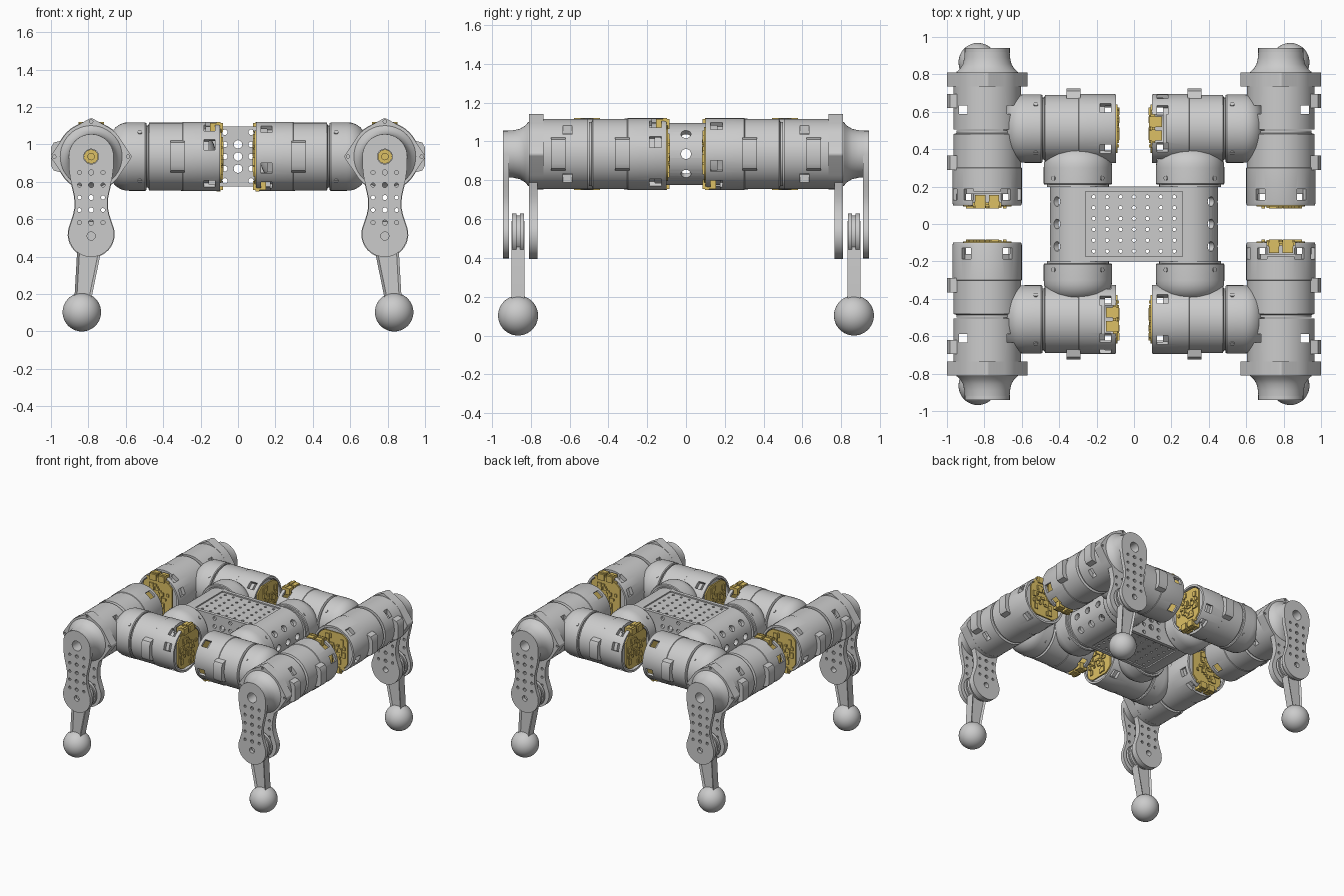
import bpy, bmesh, math, random
from mathutils import Matrix, Vector
from mathutils.geometry import convex_hull_2d

if "Cube" in bpy.data.objects:
    bpy.data.objects.remove(bpy.data.objects["Cube"])

random.seed(3)
gold = bpy.data.materials.new("gold_board")
gold.diffuse_color = (0.72, 0.53, 0.13, 1)
gold.use_nodes = True
gold.node_tree.nodes["Principled BSDF"].inputs["Base Color"].default_value = gold.diffuse_color
AX = 0.935                                   # height of all motor axes


# ---------- helpers: every part is made with its axis along local Z, local Y is up ----------
def revolve(bm, prof, closed=False, n=48):
    vs = [bm.verts.new((r, 0, t)) for r, t in prof]
    es = [bm.edges.new(p) for p in zip(vs, vs[1:])]
    if closed:
        es.append(bm.edges.new((vs[-1], vs[0])))
    bmesh.ops.spin(bm, geom=vs + es, cent=(0, 0, 0), axis=(0, 0, 1), angle=math.tau, steps=n)
    bmesh.ops.remove_doubles(bm, verts=bm.verts[:], dist=1e-5)


def prism(bm, pts, z0, z1):
    f = bm.faces.new([bm.verts.new((x, y, z0)) for x, y in pts])
    ext = bmesh.ops.extrude_face_region(bm, geom=[f])["geom"]
    bmesh.ops.translate(bm, vec=(0, 0, z1 - z0), verts=[v for v in ext if isinstance(v, bmesh.types.BMVert)])


def box(bm, c, size, turn=0):
    m = Matrix.Rotation(turn, 4, 'Z') @ Matrix.Translation(c) @ Matrix.Diagonal((*size, 1))
    bmesh.ops.create_cube(bm, size=1, matrix=m)


def cyl(bm, r, c, axis, depth, n=16):
    q = Vector((0, 0, 1)).rotation_difference(Vector(axis)).to_matrix().to_4x4()
    bmesh.ops.create_cone(bm, cap_ends=True, segments=n, radius1=r, radius2=r, depth=depth,
                          matrix=Matrix.Translation(c) @ q)


def arc(cx, cy, r, a0, a1, n):
    return [(cx + r * math.cos(math.radians(a0 + (a1 - a0) * i / n)),
             cy + r * math.sin(math.radians(a0 + (a1 - a0) * i / n))) for i in range(n + 1)]


def hull(*circles):
    pts = [p for c in circles for p in arc(*c, 0, 352.5, 47)]
    return [pts[i] for i in convex_hull_2d(pts)]


def make(fn):
    bm = bmesh.new()
    fn(bm)
    bmesh.ops.recalc_face_normals(bm, faces=bm.faces[:])
    if bm.calc_volume(signed=True) < 0:
        bmesh.ops.reverse_faces(bm, faces=bm.faces[:])
    me = bpy.data.meshes.new("part")
    bm.to_mesh(me)
    bm.free()
    return me


def cut(me, fn):
    a, b = (bpy.data.objects.new("tmp", m) for m in (me, make(fn)))
    for o in (a, b):
        bpy.context.collection.objects.link(o)
    mod = a.modifiers.new("cut", 'BOOLEAN')
    mod.object, mod.operation, mod.solver = b, 'DIFFERENCE', 'EXACT'
    dg = bpy.context.evaluated_depsgraph_get()
    res = bpy.data.meshes.new_from_object(a.evaluated_get(dg))
    for o in (a, b):
        bpy.data.objects.remove(o)
    return res


def put(name, me, mat, material=None):
    me = me.copy()
    me.transform(mat)
    if mat.determinant() < 0:
        me.flip_normals()
    me.shade_smooth()
    me.set_sharp_from_angle(angle=math.radians(32))
    if material:
        me.materials.clear()
        me.materials.append(material)
    bpy.context.collection.objects.link(bpy.data.objects.new(name, me))


def along_x(x, y):
    return Matrix(((0, 0, 1, x), (1, 0, 0, y), (0, 1, 0, AX), (0, 0, 0, 1)))


def along_y(x, y):
    return Matrix(((1, 0, 0, x), (0, 0, 1, y), (0, 1, 0, AX), (0, 0, 0, 1)))


# ---------- body: hollow rounded case with perforated walls ----------
body = make(lambda b: prism(b, hull((0.29, 0, 0.16), (-0.29, 0, 0.16)), 0, 0.4))
body = cut(body, lambda b: prism(b, hull((0.29, 0, 0.13), (-0.29, 0, 0.13)), 0.02, 0.38))
body = cut(body, lambda b: [box(b, (0, s * 0.16, 0.2), (0.52, 0.02, 0.345)) for s in (1, -1)])
body = cut(body, lambda b: [cyl(b, 0.01, (i * 0.072, 0, 0.2 + (j - 2.5) * 0.058), (0, 1, 0), 0.5, 10)
                            for i in range(-3, 4) for j in range(6)])
body = cut(body, lambda b: [cyl(b, 0.023 if i == 0 else 0.015, (i * 0.07, j * 0.065, 0.2), (0, 0, 1), 0.6, 12)
                            for i in (-1, 0, 1) for j in range(-2, 3) if abs(j) < 2 or i])


def side_holes(b):
    for s in (1, -1):
        for a in (-40, 0, 40):
            d = Vector((s * math.cos(math.radians(a)), math.sin(math.radians(a)), 0))
            for z in (0.08, 0.2, 0.32):
                cyl(b, 0.026, Vector((s * 0.29, 0, z)) + d * 0.15, d, 0.09)


body = cut(body, side_holes)
put("body_case", body, along_y(0, -0.2))

# ---------- motor: open end at t=0 with windows and a notch for the board ----------
motor = make(lambda b: revolve(b, [(0, 0.06), (0.166, 0.06), (0.166, 0), (0.182, 0), (0.185, 0.01), (0.185, 0.2),
                                   (0.181, 0.203), (0.181, 0.38), (0.165, 0.386), (0.165, 0.4), (0, 0.4)]))
motor = cut(motor, lambda b: [box(b, (0.185, 0, 0.057), (0.06, 0.06, 0.06), math.radians(a))
                              for a in (20, 160, 57, 123, -53, 233)])
motor = cut(motor, lambda b: box(b, (0, 0.17, 0.02), (0.15, 0.08, 0.11)))
pad = make(lambda b: prism(b, [(0.16, -0.085), (0.2, -0.075), (0.214, -0.05), (0.214, 0.05), (0.2, 0.075),
                               (0.16, 0.085)], 0.19, 0.265))


# ---------- circuit board with small components and two plugs ----------
def board(b):
    prism(b, [(max(-0.13, min(0.13, x)), max(-0.14, y)) for x, y in arc(0, 0, 0.16, 3, 357, 40)], 0.0, 0.012)
    for _ in range(34):
        a, r = random.uniform(0, math.tau), random.uniform(0.02, 0.115)
        box(b, (r * math.cos(a), r * math.sin(a), -0.002),
            (random.uniform(0.012, 0.04), random.uniform(0.012, 0.04), random.uniform(0.008, 0.02)))
    for s in (1, -1):
        box(b, (s * 0.037, 0.155, 0.025), (0.055, 0.05, 0.07))
        box(b, (s * 0.037, 0.175, 0.015), (0.062, 0.022, 0.02))
    box(b, (0, 0.14, 0.012), (0.2, 0.02, 0.02))


board_me = make(board)

# ---------- elbow: short tube with a domed end ----------
elbow = make(lambda b: revolve(b, [(0, -0.012), (0.165, -0.012), (0.165, 0), (0.178, 0), (0.183, 0.006),
                                   (0.183, 0.09), (0.181, 0.115), (0.173, 0.14), (0.158, 0.163), (0.135, 0.183),
                                   (0.1, 0.198), (0.05, 0.206), (0, 0.208)]))


def screws(b):
    for a in range(4):
        d = Vector((math.cos(math.pi / 4 + a * math.pi / 2), math.sin(math.pi / 4 + a * math.pi / 2), 0))
        cyl(b, 0.013, d * 0.181 + Vector((0, 0, 0.035)), d, 0.014, 12)


screw_me = make(screws)

# ---------- outer drive: output sleeve, pointed collar, hub ----------
sleeve = make(lambda b: revolve(b, [(0.15, 0.405), (0.181, 0.405), (0.181, 0.64), (0.15, 0.64)], True))
sleeve = cut(sleeve, lambda b: [box(b, (s * 0.128, 0, 0.51), (0.045, 0.6, 0.045)) for s in (1, -1)])
TIPS = ((0.197, 0, 0.018), (-0.197, 0, 0.018), (0, 0.187, 0.018))
collar = make(lambda b: prism(b, hull((0, 0, 0.182), *TIPS), 0.635, 0.71))
collar = cut(collar, lambda b: [cyl(b, 0.009, (x, y, 0.71), (0, 0, 1), 0.03, 10) for x, y, r in TIPS])
hub = make(lambda b: revolve(b, [(0.04, 0.7), (0.168, 0.7), (0.165, 0.712), (0.145, 0.73), (0.13, 0.755),
                                 (0.122, 0.79), (0.12, 0.82), (0.04, 0.82)], True))
shaft = make(lambda b: [cyl(b, 0.039, (0, 0, 0.72), (0, 0, 1), 0.05, 10),
                        cyl(b, 0.02, (0, 0, 0.75), (0, 0, 1), 0.03, 10)])

# ---------- upper leg: two waisted plates with rows of holes ----------
KNEE = -0.415


def plate_outline(k):
    half = arc(0, KNEE, 0.122 * k, -90, 25, 12) + [(0.094 * k, -0.31), (0.087 * k, -0.275), (0.086 * k, -0.25),
        (0.089 * k, -0.215), (0.1 * k, -0.165), (0.112 * k, -0.115), (0.119 * k, -0.06)] + arc(0, 0, 0.12 * k, 0, 90, 12)
    return half + [(-x, y) for x, y in half[-2:0:-1]]


def plate_holes(b):
    for j in range(5):
        for i in (-1, 0, 1):
            cyl(b, 0.014 if i == 0 else 0.011, (i * 0.063, -0.085 - j * 0.067, 0.75), (0, 0, 1), 0.4, 10)
    cyl(b, 0.022, (0, KNEE - 0.01, 0.75), (0, 0, 1), 0.4)
    cyl(b, 0.04, (0, 0, 0.85), (0, 0, 1), 0.1, 20)


outer_plate = cut(make(lambda b: prism(b, plate_outline(1), 0.812, 0.842)), plate_holes)
inner_plate = cut(make(lambda b: prism(b, plate_outline(1.03), 0.665, 0.71)), plate_holes)


# ---------- lower leg: knee discs, tapered bar with sunk faces, ball foot ----------
def lower_bar(b):
    prism(b, hull((0, KNEE, 0.07), (0.05, -0.8, 0.042)), 0.732, 0.798)
    bmesh.ops.recalc_face_normals(b, faces=b.faces[:])
    bmesh.ops.inset_individual(b, faces=[f for f in b.faces if len(f.verts) > 10], thickness=0.013, depth=-0.012)


bar = make(lower_bar)
knee = make(lambda b: [cyl(b, r, (0, KNEE, z), (0, 0, 1), d, 40)
                       for r, z, d in ((0.108, 0.745, 0.022), (0.108, 0.785, 0.022), (0.098, 0.765, 0.06))])
foot = make(lambda b: bmesh.ops.create_uvsphere(b, u_segments=40, v_segments=24, radius=0.103,
                                                matrix=Matrix.Translation((0.05, -0.832, 0.765))))

# ---------- repeat in all four corners; boards alternate between top and bottom ----------
for sx, sy in ((1, 1), (-1, 1), (1, -1), (-1, -1)):
    S = Matrix.Diagonal((sx, sy, 1, 1))
    tag = ("back" if sy > 0 else "front") + ("_right_" if sx > 0 else "_left_")
    for part, frame, up in (("hip", S @ along_x(0.095, 0.51), sx * sy),
                            ("shoulder", S @ along_y(0.785, 0.1), -sx * sy)):
        F = frame @ Matrix.Diagonal((1, up, 1, 1))
        put(tag + part + "_motor", motor, F)
        put(tag + part + "_pad", pad, F)
        put(tag + part + "_board", board_me, F @ Matrix.Translation((0, 0, -0.006)), gold)
    for part, frame in (("hip", S @ along_y(0.3, 0.21)), ("shoulder", S @ along_x(0.49, 0.51))):
        put(tag + part + "_elbow", elbow, frame)
        put(tag + part + "_screws", screw_me, frame)
    L = S @ along_y(0.785, 0.1)
    for part, me in (("output_sleeve", sleeve), ("collar", collar), ("leg_hub", hub), ("outer_leg_plate", outer_plate),
                     ("inner_leg_plate", inner_plate), ("lower_leg", bar), ("knee", knee), ("foot", foot)):
        put(tag + part, me, L)
    put(tag + "sleeve_pad", pad, L @ Matrix.Translation((0, 0, 0.33)))
    put(tag + "shaft", shaft, L, gold)
